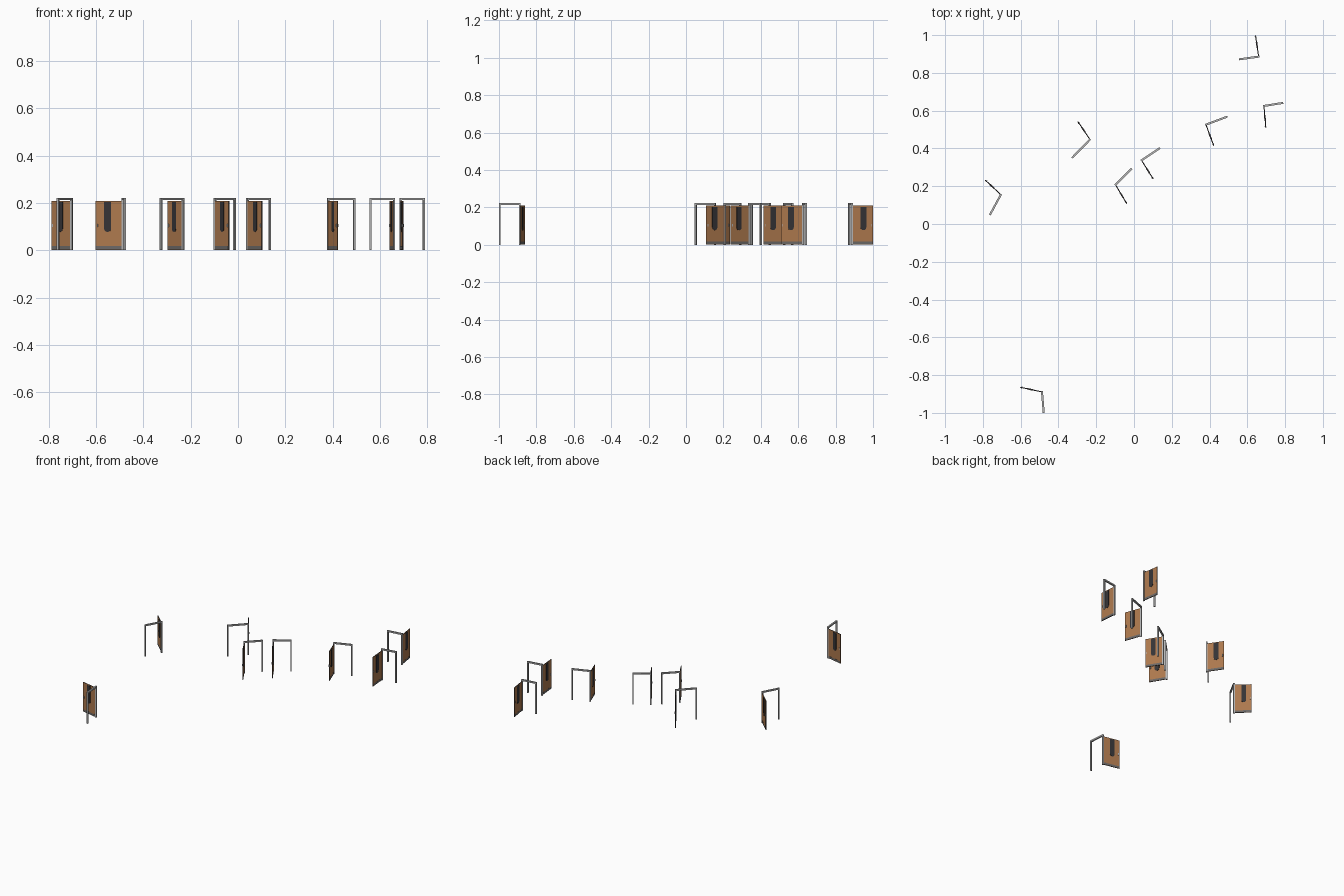
import bpy, bmesh, math
from mathutils import Matrix, Vector

if "Cube" in bpy.data.objects:
    bpy.data.objects.remove(bpy.data.objects["Cube"])

def mat(name, c):
    m = bpy.data.materials.new(name)
    m.diffuse_color = (*c, 1)
    m.use_nodes = True
    m.node_tree.nodes["Principled BSDF"].inputs["Base Color"].default_value = m.diffuse_color
    return m

STEEL = mat("light grey steel", (0.47, 0.47, 0.47))
WOOD = mat("brown wood", (0.42, 0.19, 0.075))
KICK = mat("kick plate grey", (0.15, 0.14, 0.135))
DARK = mat("dark panel", (0.035, 0.033, 0.036))

def finish(name, bm, mats, origin, ang):
    me = bpy.data.meshes.new(name)
    bmesh.ops.recalc_face_normals(bm, faces=bm.faces)
    bm.to_mesh(me)
    bm.free()
    for m in mats:
        me.materials.append(m)
    ob = bpy.data.objects.new(name, me)
    ob.matrix_world = Matrix.Translation((*origin, 0)) @ Matrix.Rotation(ang, 4, 'Z')
    bpy.context.collection.objects.link(ob)
    return ob

def box(bm, x0, x1, y0, y1, z0, z1):
    m = Matrix.Translation(((x0+x1)/2, (y0+y1)/2, (z0+z1)/2)) @ Matrix.Diagonal((x1-x0, y1-y0, z1-z0, 1))
    bmesh.ops.create_cube(bm, size=1, matrix=m)

def prism(bm, pts, y0, y1):
    # extrude an x-z outline along y
    f = bm.faces.new([bm.verts.new((x, y0, z)) for x, z in pts])
    r = bmesh.ops.extrude_face_region(bm, geom=[f])
    bmesh.ops.translate(bm, vec=(0, y1-y0, 0), verts=[v for v in r["geom"] if isinstance(v, bmesh.types.BMVert)])

J, T, D, H = 0.008, 0.010, 0.0105, 0.222  # jamb width, header height, frame depth, frame height
HT = 0.002                                # half leaf thickness

def door(i, hinge, jamb, tip):
    h, j, t = Vector(hinge), Vector(jamb), Vector(tip)
    # frame: one arch-shaped outline
    d = j - h
    e, a = d.length + 0.002, math.atan2(d.y, d.x)
    s = -J/2
    bm = bmesh.new()
    prism(bm, [(s, 0), (s, H), (e, H), (e, 0), (e-J, 0), (e-J, H-T), (s+J, H-T), (s+J, 0)], -D/2, D/2)
    finish(f"door_frame_{i}", bm, [STEEL], h, a)
    # leaf with dark edges
    d = t - h
    L, a = d.length, math.atan2(d.y, d.x)
    bm = bmesh.new()
    box(bm, 0.001, L, -HT, HT, 0.002, 0.209)
    bm.normal_update()
    for f in bm.faces:
        f.material_index = 0 if abs(f.normal.y) > 0.5 else 1
    finish(f"door_leaf_{i}", bm, [WOOD, DARK], h, a)
    # kick plate on both sides
    bm = bmesh.new()
    box(bm, 0.003, L-0.002, -HT-0.0006, HT+0.0006, 0.003, 0.018)
    finish(f"kick_plate_{i}", bm, [KICK], h, a)
    # tall dark panel with rounded lower end
    bm = bmesh.new()
    c, r = 0.55*L, 0.0155
    arc = [(c + r*math.cos(k*math.pi/8), 0.093 - r*math.sin(k*math.pi/8)) for k in range(9)]
    prism(bm, arc + [(c-r, 0.203), (c+r, 0.203)], -HT-0.002, HT+0.002)
    finish(f"dark_panel_{i}", bm, [DARK], h, a)
    # handles on both faces near the free edge
    bm = bmesh.new()
    for sgn in (-1, 1):
        y = sorted((sgn*HT, sgn*(HT+0.003)))
        box(bm, L-0.011, L-0.007, *y, 0.098, 0.112)
    finish(f"door_handle_{i}", bm, [STEEL], h, a)

# hinge corner, far jamb, open leaf tip
DOORS = [
    ((0.660, 0.886), (0.558, 0.872), (0.643, 0.999)),
    ((0.688, 0.625), (0.788, 0.641), (0.698, 0.508)),
    ((0.381, 0.526), (0.493, 0.568), (0.422, 0.414)),
    ((0.040, 0.337), (0.136, 0.401), (0.102, 0.238)),
    ((-0.098, 0.208), (-0.014, 0.292), (-0.038, 0.107)),
    ((-0.233, 0.447), (-0.327, 0.351), (-0.297, 0.542)),
    ((-0.705, 0.155), (-0.762, 0.050), (-0.788, 0.233)),
    ((-0.487, -0.889), (-0.478, -0.998), (-0.603, -0.864)),
]
for i, dd in enumerate(DOORS, 1):
    door(i, *dd)
